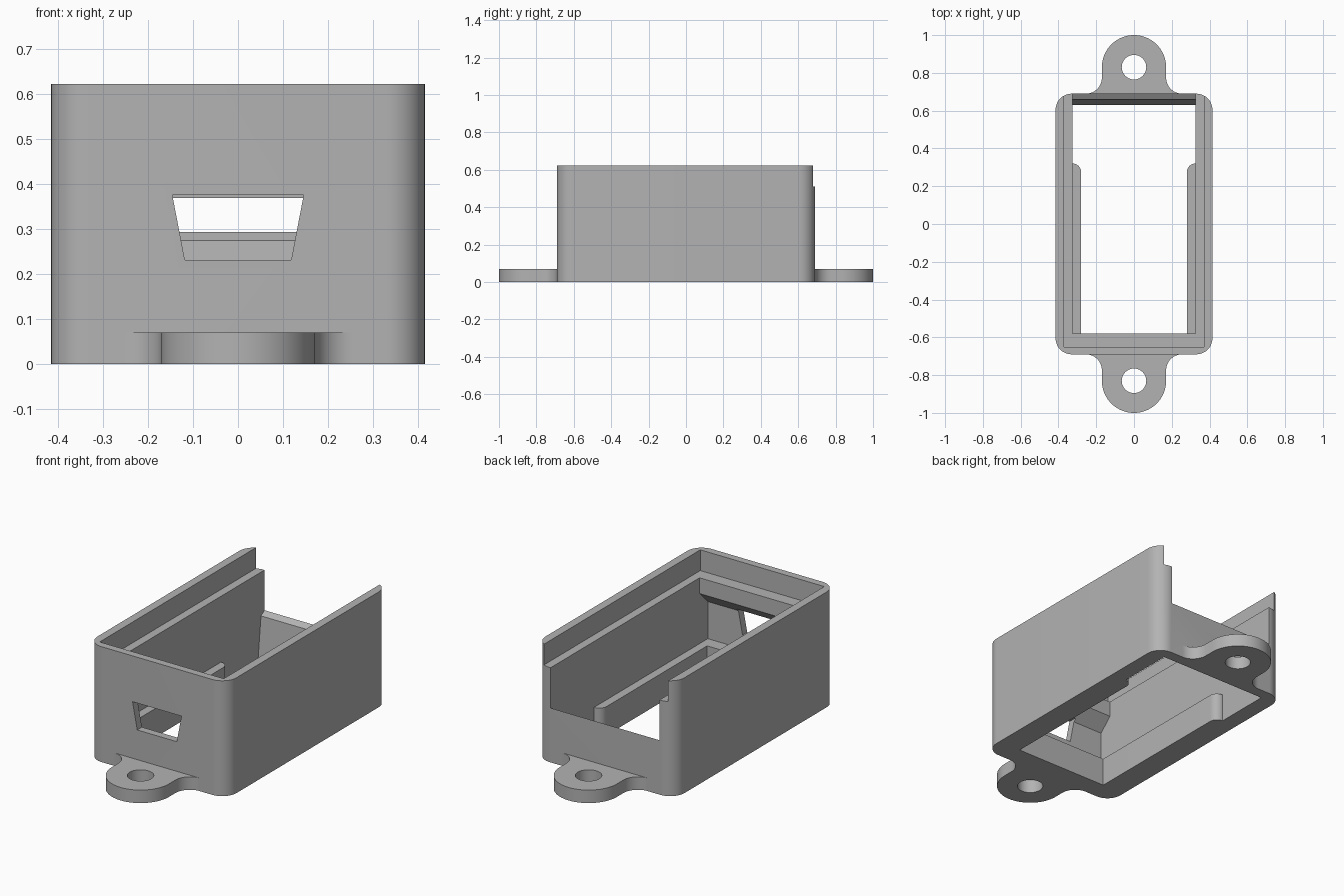
import bpy, bmesh
from math import sin, cos, radians
from mathutils import Vector

cube = bpy.data.objects.get("Cube")
if cube:
    bpy.data.objects.remove(cube, do_unlink=True)

# Single plastic colour
GREY = (0.45, 0.45, 0.45, 1.0)
plastic = bpy.data.materials.new("grey plastic")
plastic.use_nodes = True
plastic.diffuse_color = GREY
plastic.node_tree.nodes["Principled BSDF"].inputs["Base Color"].default_value = GREY


def prism(name, profile, axis, start, end):
    """Extrude a closed 2D profile along an axis from start to end."""
    place = {"X": lambda a, b, t: (t, a, b),
             "Y": lambda a, b, t: (a, t, b),
             "Z": lambda a, b, t: (a, b, t)}[axis]
    bm = bmesh.new()
    face = bm.faces.new([bm.verts.new(place(a, b, start)) for a, b in profile])
    ext = bmesh.ops.extrude_face_region(bm, geom=[face], use_keep_orig=True)
    moved = [v for v in ext["geom"] if isinstance(v, bmesh.types.BMVert)]
    bmesh.ops.translate(bm, verts=moved, vec=Vector(place(0, 0, end - start)))
    bmesh.ops.recalc_face_normals(bm, faces=bm.faces)
    mesh = bpy.data.meshes.new(name)
    bm.to_mesh(mesh)
    bm.free()
    mesh.materials.append(plastic)
    obj = bpy.data.objects.new(name, mesh)
    bpy.context.collection.objects.link(obj)
    return obj


def arc(cx, cy, r, a0, a1, steps=12):
    angles = [radians(a0 + (a1 - a0) * i / steps) for i in range(steps + 1)]
    return [(cx + r * cos(a), cy + r * sin(a)) for a in angles]


def rect(x0, x1, y0, y1):
    return [(x0, y0), (x1, y0), (x1, y1), (x0, y1)]


def combine(target, tool, operation):
    """Apply a boolean and discard the tool."""
    mod = target.modifiers.new(operation.lower(), "BOOLEAN")
    mod.operation = operation
    mod.solver = "EXACT"
    mod.object = tool
    bpy.context.view_layer.objects.active = target
    bpy.ops.object.modifier_apply(modifier=mod.name)
    bpy.data.objects.remove(tool, do_unlink=True)


W, L, H = 0.415, 0.69, 0.622       # half width, half length, height
R = 0.085                          # vertical corner radius
INNER, LIP, LEDGE = 0.325, 0.37, 0.51
RAIL_TOP, TAB_TOP = 0.155, 0.07

# Rounded outer shell
cx, cy = W - R, L - R
outline = (arc(cx, cy, R, 0, 90) + arc(-cx, cy, R, 90, 180)
           + arc(-cx, -cy, R, 180, 270) + arc(cx, -cy, R, 270, 360))
body = prism("enclosure_body", outline, "Z", 0, H)

# Cavity: front sill, chamfered front ledge, low drafted back wall
cavity = [(-0.58, -0.1), (-0.58, RAIL_TOP), (-0.65, RAIL_TOP), (-0.65, 0.355),
          (-0.58, 0.425), (-0.58, 0.7), (0.8, 0.7), (0.8, 0.363),
          (0.66, 0.274), (0.63, 0), (0.63, -0.1)]
combine(body, prism("cavity_cutter", cavity, "X", -INNER, INNER), "DIFFERENCE")

# Lid recess, open at the back
combine(body, prism("lid_cutter", rect(-LIP, LIP, -0.65, 0.8), "Z", LEDGE, 0.7), "DIFFERENCE")

# Connector window in the front wall
window = [(-0.118, 0.23), (0.118, 0.23), (0.146, 0.375), (-0.146, 0.375)]
combine(body, prism("window_cutter", window, "Y", -0.8, -0.637), "DIFFERENCE")

# Board rails along both sides with rounded back ends
for side in (1, -1):
    rail = [(0.35, -0.6), (0.35, 0.32)] + arc(0.325, 0.275, 0.045, 90, 180) + [(0.28, -0.6)]
    rail = [(side * x, y) for x, y in rail]
    combine(body, prism("side_rail", rail, "Z", 0, RAIL_TOP), "UNION")

# Screw tabs at both ends, filleted into the wall
for end in (1, -1):
    tab = ([(0.255, 0.67)] + arc(0.255, 0.775, 0.085, 270, 180)
           + arc(0, 0.83, 0.17, 0, 180, 36)
           + arc(-0.255, 0.775, 0.085, 0, -90) + [(-0.255, 0.67)])
    tab = [(x, end * y) for x, y in tab]
    combine(body, prism("screw_tab", tab, "Z", 0, TAB_TOP), "UNION")
    hole = arc(0, end * 0.83, 0.065, 0, 360, 40)[:-1]
    combine(body, prism("screw_hole_cutter", hole, "Z", -0.1, 0.2), "DIFFERENCE")

# Smooth the rounded corners, keep hard edges
bpy.ops.object.select_all(action="DESELECT")
body.select_set(True)
bpy.context.view_layer.objects.active = body
bpy.ops.object.shade_smooth_by_angle(angle=radians(30))
